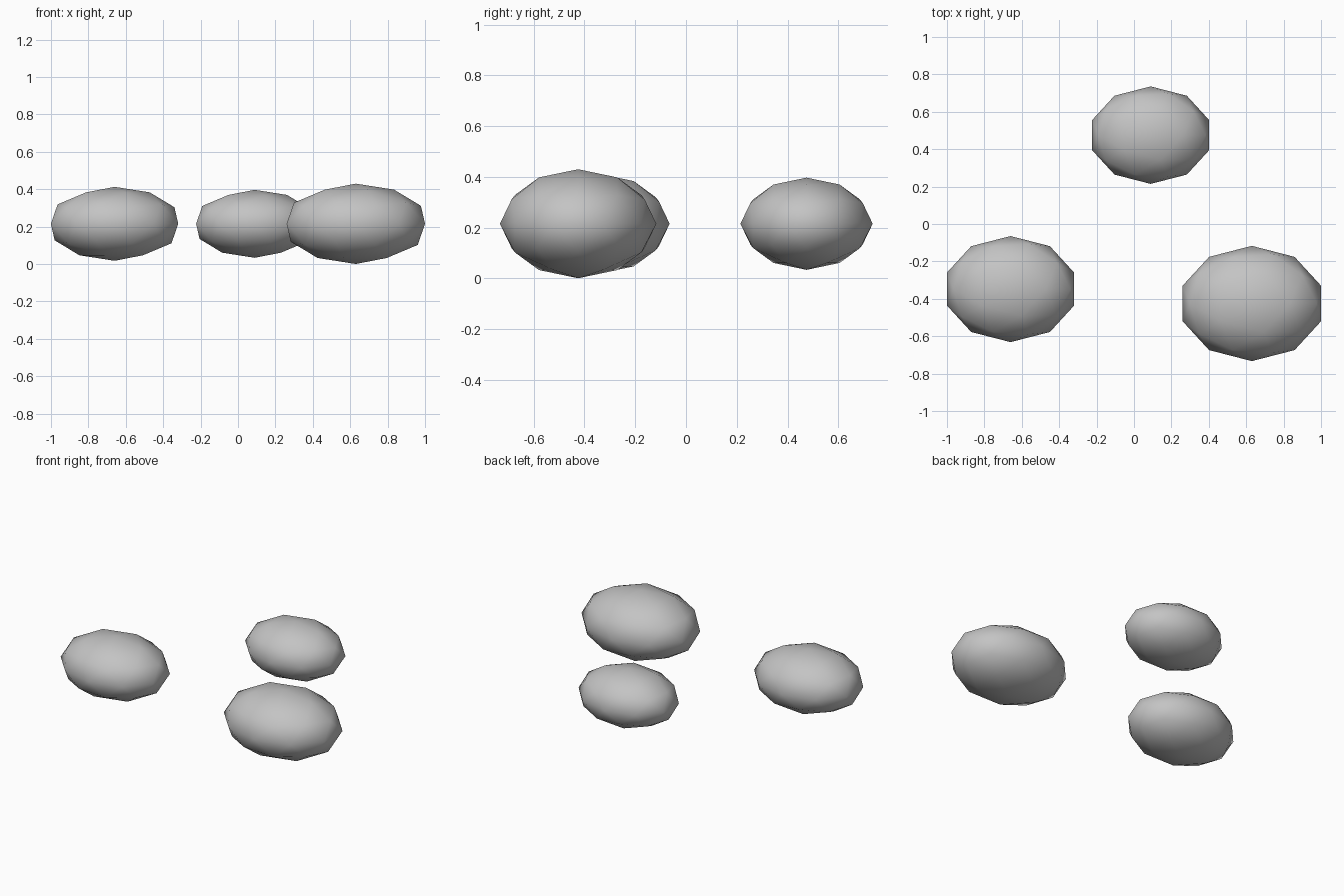
import bpy

if "Cube" in bpy.data.objects:
    bpy.data.objects.remove(bpy.data.objects["Cube"])

# One plain grey for all stones
grey = bpy.data.materials.new("stone_grey")
grey.diffuse_color = (0.55, 0.55, 0.55, 1.0)
grey.use_nodes = True
grey.node_tree.nodes["Principled BSDF"].inputs["Base Color"].default_value = grey.diffuse_color


def stone(name, x, y, size):
    """Flattened low-poly pebble: a scaled icosphere with smooth shading."""
    bpy.ops.mesh.primitive_ico_sphere_add(subdivisions=2, radius=1, location=(x, y, 0.215))
    ob = bpy.context.object
    ob.name = name
    ob.scale = (size, size * 0.792, size * 0.552)
    bpy.ops.object.transform_apply(location=False, rotation=False, scale=True)
    bpy.ops.object.shade_smooth()
    ob.data.materials.append(grey)


# Three stones of different size, centred at the same height
stone("large_stone", 0.63, -0.425, 0.389)
stone("medium_stone", -0.66, -0.348, 0.358)
stone("small_stone", 0.089, 0.475, 0.329)
